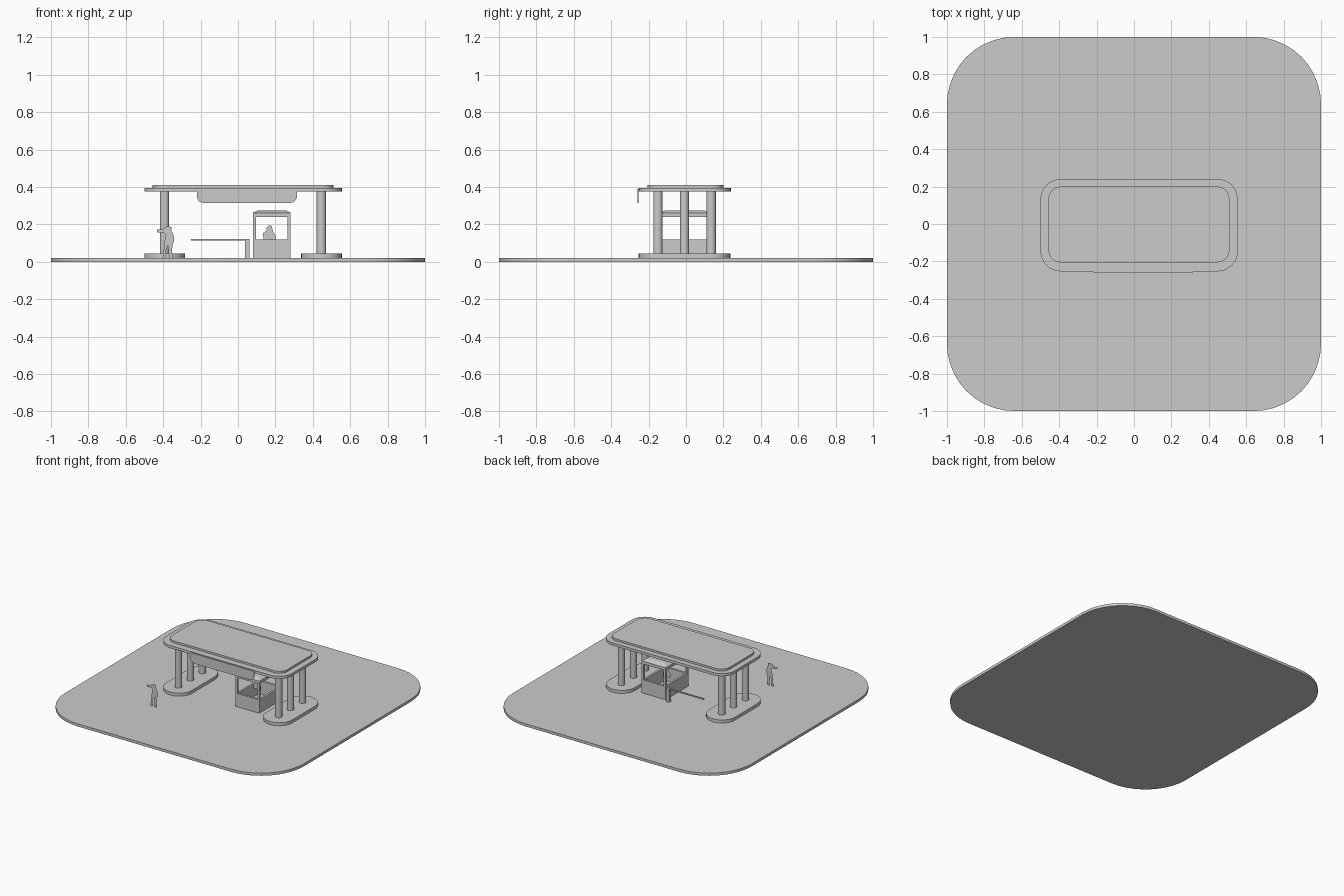
import bpy, bmesh, math
from mathutils import Vector

if "Cube" in bpy.data.objects:
    bpy.data.objects.remove(bpy.data.objects["Cube"])


def make_object(name, bm, smooth=False):
    bmesh.ops.recalc_face_normals(bm, faces=bm.faces)
    mesh = bpy.data.meshes.new(name)
    bm.to_mesh(mesh)
    bm.free()
    ob = bpy.data.objects.new(name, mesh)
    bpy.context.collection.objects.link(ob)
    if smooth:
        bpy.ops.object.select_all(action='DESELECT')
        ob.select_set(True)
        bpy.context.view_layer.objects.active = ob
        bpy.ops.object.shade_smooth_by_angle(angle=math.radians(35))
    return ob


def extrude_outline(name, points, offset, smooth=False):
    bm = bmesh.new()
    face = bm.faces.new([bm.verts.new(p) for p in points])
    if offset:
        ext = bmesh.ops.extrude_face_region(bm, geom=[face], use_keep_orig=True)
        moved = [g for g in ext['geom'] if isinstance(g, bmesh.types.BMVert)]
        bmesh.ops.translate(bm, verts=moved, vec=Vector(offset))
    return make_object(name, bm, smooth)


def rounded_slab(name, x0, x1, y0, y1, z0, z1, r, seg=8):
    pts = []
    corners = [(x1 - r, y1 - r), (x0 + r, y1 - r), (x0 + r, y0 + r), (x1 - r, y0 + r)]
    for i, (cx, cy) in enumerate(corners):
        for k in range(seg + 1):
            a = math.pi / 2 * (i + k / seg)
            pts.append((cx + r * math.cos(a), cy + r * math.sin(a), z0))
    return extrude_outline(name, pts, (0, 0, z1 - z0), True)


def add_box(bm, x0, x1, y0, y1, z0, z1):
    verts = bmesh.ops.create_cube(bm, size=1)['verts']
    for v in verts:
        v.co = ((x0 + x1) / 2 + v.co.x * (x1 - x0),
                (y0 + y1) / 2 + v.co.y * (y1 - y0),
                (z0 + z1) / 2 + v.co.z * (z1 - z0))
    return verts


def boxes(name, specs):
    bm = bmesh.new()
    for s in specs:
        add_box(bm, *s)
    return make_object(name, bm)


# ground plate
rounded_slab("ground_plate", -1, 1, -1, 1, 0, 0.02, 0.36, 10)

# kerb islands and columns
for side, x0, x1, cx in (("left", -0.5, -0.283, -0.393), ("right", 0.338, 0.555, 0.446)):
    rounded_slab(side + "_island", x0, x1, -0.253, 0.237, 0.02, 0.043, 0.108, 8)
    for i, cy in enumerate((-0.15, -0.008, 0.135)):
        bm = bmesh.new()
        bmesh.ops.create_cone(bm, cap_ends=True, segments=24, radius1=0.025, radius2=0.025, depth=0.332)
        bmesh.ops.translate(bm, verts=bm.verts, vec=(cx, cy, 0.209))
        make_object(f"{side}_column_{i + 1}", bm, True)

# canopy roof in two tiers
rounded_slab("canopy_lower", -0.5, 0.555, -0.253, 0.24, 0.375, 0.395, 0.108)
rounded_slab("canopy_upper", -0.457, 0.51, -0.205, 0.2, 0.395, 0.41, 0.065)

# hanging sign panel with rounded lower corners
x0, x1, zb, zt, r = -0.22, 0.315, 0.315, 0.389, 0.035
sign = [(x0, -0.258, zt)]
for cx, start in ((x0 + r, 180), (x1 - r, 270)):
    for k in range(7):
        a = math.radians(start + 15 * k)
        sign.append((cx + r * math.cos(a), -0.258, zb + r + r * math.sin(a)))
sign.append((x1, -0.258, zt))
extrude_outline("sign_panel", sign, (0, 0.005, 0))

# booth walls, open above the sill
bx0, bx1, by0, by1, t = 0.08, 0.28, -0.145, 0.13, 0.016
boxes("booth_walls", [
    (bx0 + t, bx1 - t, by0, by0 + t, 0.02, 0.12),
    (bx0 + t, bx1 - t, by1 - t, by1, 0.02, 0.12),
    (bx0, bx0 + t, by0 + t, by1 - t, 0.02, 0.12),
    (bx1 - t, bx1, by0 + t, by1 - t, 0.02, 0.12)])
boxes("booth_posts", [(x, x + t, y, y + t, 0.02, 0.24)
                      for x in (bx0, bx1 - t) for y in (by0, by1 - t)])

# booth roof: fascia and sloped cap
boxes("booth_roof", [(bx0, bx1, by0, by1, 0.24, 0.262)])
bm = bmesh.new()
for v in add_box(bm, bx0, bx1, by0, by1, 0.262, 0.275):
    if v.co.z > 0.27:
        v.co.x += 0.025 if v.co.x < 0.18 else -0.025
        v.co.y += 0.035 if v.co.y < 0 else -0.035
make_object("booth_roof_cap", bm)

# barrier post and arm
boxes("barrier_post", [(0.037, 0.062, 0.128, 0.153, 0.02, 0.121)])
boxes("barrier_arm", [(-0.25, 0.04, 0.137, 0.145, 0.113, 0.122)])

# flat cut-out of a bust inside the booth
bust = [(0.137, 0.118), (0.2, 0.118), (0.2, 0.142), (0.189, 0.158), (0.183, 0.178), (0.18, 0.192),
        (0.165, 0.195), (0.152, 0.18), (0.154, 0.17), (0.134, 0.152), (0.134, 0.145)]
extrude_outline("attendant_cutout", [(x, -0.008, z) for x, z in bust], None)

# flat cut-out of a standing figure with raised arm
figure = [(-0.403, 0.02), (-0.385, 0.02), (-0.386, 0.055), (-0.375, 0.09), (-0.371, 0.05), (-0.368, 0.02),
          (-0.35, 0.02), (-0.353, 0.06), (-0.35, 0.09), (-0.34, 0.118), (-0.345, 0.145), (-0.358, 0.168),
          (-0.354, 0.182), (-0.37, 0.19), (-0.395, 0.184), (-0.405, 0.172), (-0.434, 0.172),
          (-0.433, 0.158), (-0.395, 0.156), (-0.385, 0.142), (-0.392, 0.115), (-0.396, 0.07)]
extrude_outline("standing_cutout", [(x, -0.472, z) for x, z in figure], None)
